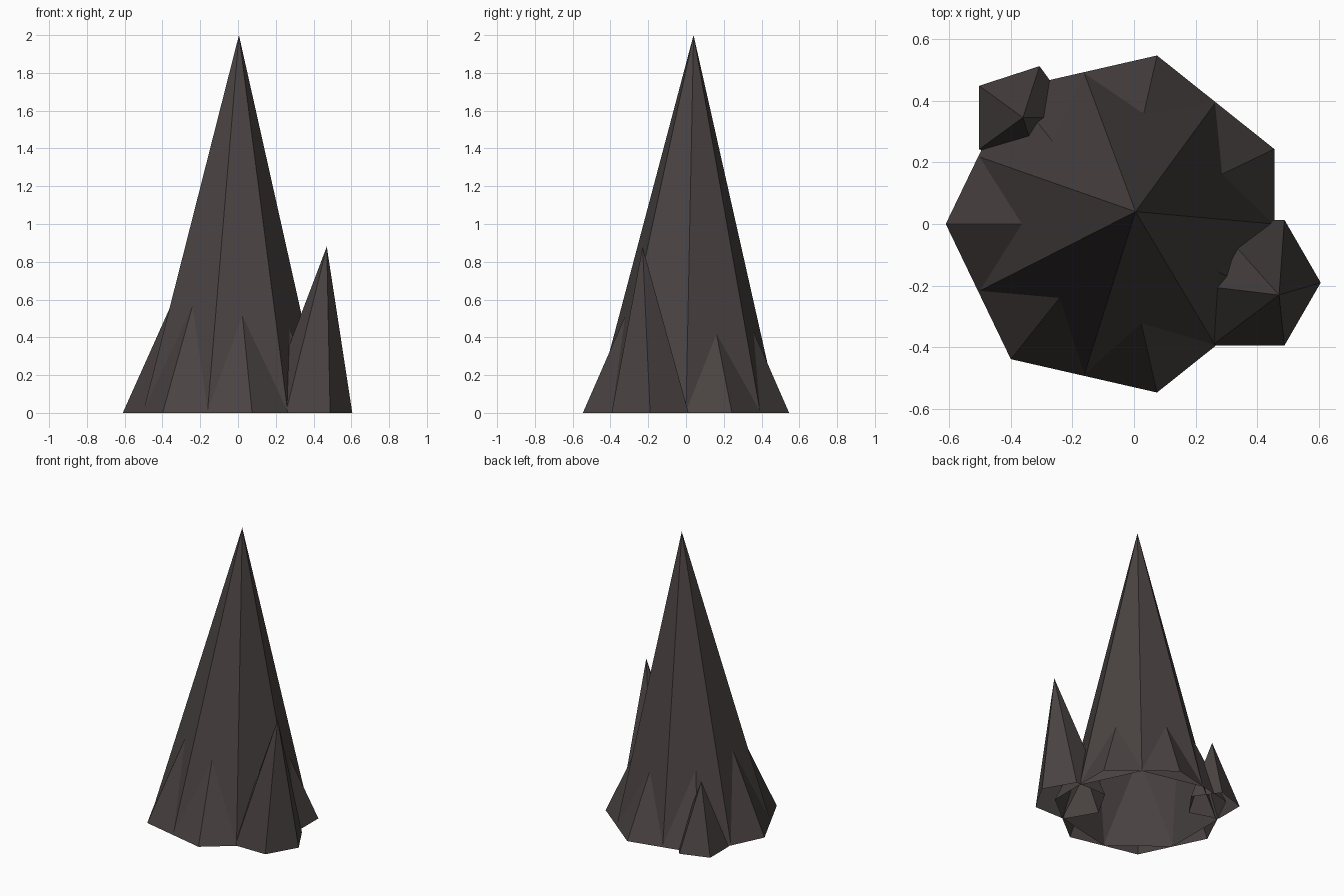
import bpy
import math

if "Cube" in bpy.data.objects:
    bpy.data.objects.remove(bpy.data.objects["Cube"])

stone = bpy.data.materials.new("dark stone")
stone.diffuse_color = (0.068, 0.056, 0.055, 1)
stone.use_nodes = True
stone.node_tree.nodes["Principled BSDF"].inputs["Base Color"].default_value = stone.diffuse_color


def spire(name, sides, radius, centre, apex, start=0.0):
    """Open-bottomed, flat-faced pyramid with a leaning tip."""
    ring = [(centre[0] + radius * math.cos(start + 2 * math.pi * i / sides),
             centre[1] + radius * math.sin(start + 2 * math.pi * i / sides), 0)
            for i in range(sides)]
    faces = [(i, (i + 1) % sides, sides) for i in range(sides)]
    mesh = bpy.data.meshes.new(name)
    mesh.from_pydata(ring + [apex], [], faces)
    mesh.materials.append(stone)
    obj = bpy.data.objects.new(name, mesh)
    bpy.context.collection.objects.link(obj)
    return obj


# Tall central rock
spire("main_spire", 7, 0.503, (-0.05, 0), (0.005, 0.04, 2.0))
# Wider, lower rock turned half a side: its corners flare out at the foot
spire("flared_base", 7, 0.56, (-0.05, 0), (-0.05, 0, 1.25), math.pi / 7)
# Side rocks
spire("right_spike", 6, 0.235, (0.37, -0.19), (0.47, -0.23, 0.88))
spire("back_left_spike", 5, 0.175, (-0.36, 0.345), (-0.36, 0.345, 0.46))
